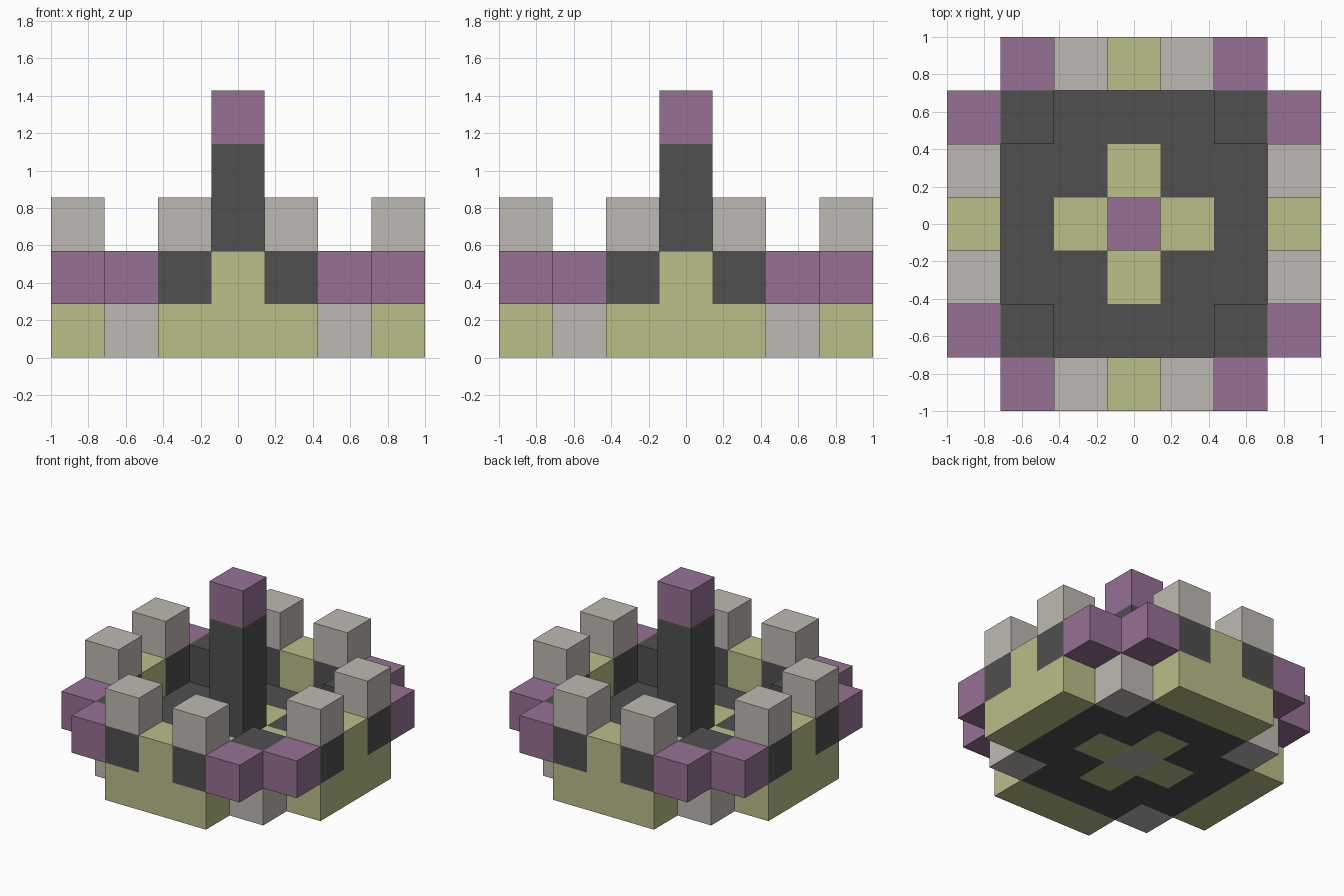
import bpy
import bmesh
from mathutils import Vector

UNIT = 2 / 7  # edge of one block

cube = bpy.data.objects.get("Cube")
if cube:
    bpy.data.objects.remove(cube, do_unlink=True)


def make_material(name, color):
    mat = bpy.data.materials.new(name)
    mat.use_nodes = True
    mat.diffuse_color = (*color, 1)
    bsdf = mat.node_tree.nodes["Principled BSDF"]
    bsdf.inputs["Base Color"].default_value = (*color, 1)
    return mat


olive = make_material("olive", (0.496, 0.509, 0.25))
purple = make_material("purple", (0.305, 0.165, 0.296))
grey = make_material("warm grey", (0.515, 0.485, 0.445))
dark = make_material("charcoal", (0.08, 0.08, 0.08))

AXES = [Vector(v) for v in ((1, 0, 0), (0, 1, 0), (0, 0, 1))]


def block_part(name, cells, mat):
    """One mesh from grid blocks, leaving out the faces between its own blocks."""
    cells = set(cells)
    bm = bmesh.new()
    for cell in cells:
        centre = Vector(cell) + AXES[2] / 2
        for k in range(3):
            for sign in (1, -1):
                n = AXES[k] * sign
                if tuple(int(c) for c in Vector(cell) + n) in cells:
                    continue
                u, v = AXES[(k + 1) % 3] / 2, AXES[(k + 2) % 3] / 2 * sign
                mid = centre + n / 2
                corners = (mid - u - v, mid + u - v, mid + u + v, mid - u + v)
                bm.faces.new([bm.verts.new(c * UNIT) for c in corners])
    bmesh.ops.remove_doubles(bm, verts=bm.verts, dist=0.001)
    mesh = bpy.data.meshes.new(name)
    bm.to_mesh(mesh)
    bm.free()
    mesh.materials.append(mat)
    obj = bpy.data.objects.new(name, mesh)
    bpy.context.collection.objects.link(obj)


def turned(cells, quarter):
    """Rotate grid cells about the centre by quarter turns."""
    for _ in range(quarter):
        cells = [(-y, x, z) for x, y, z in cells]
    return cells


# Floor: charcoal ring, olive cross arms, grey centre stone
span = range(-2, 3)
block_part("floor", [(x, y, 0) for x in span for y in span
                     if abs(x) + abs(y) in (2, 3)
                     and not (abs(x) == 2 and abs(y) == 2)
                     or (abs(x) + abs(y) == 2)], dark)
block_part("centre_stone", [(0, 0, 0)], grey)

# Central tower
block_part("tower_shaft", [(0, 0, z) for z in (1, 2, 3)], dark)
block_part("tower_top", [(0, 0, 4)], purple)

# Four walls with their battlements
for q, side in enumerate(("front", "left", "back", "right")):
    block_part(side + "_floor_arm", turned([(0, -1, 0)], q), olive)
    wall = [(-1, -3, 0), (0, -3, 0), (1, -3, 0), (0, -3, 1)]
    block_part(side + "_wall", turned(wall, q), olive)
    for x, end in ((-1, "a"), (1, "b")):
        block_part(f"{side}_post_{end}", turned([(x, -3, 1)], q), dark)
        block_part(f"{side}_battlement_{end}", turned([(x, -3, 2)], q), grey)
        block_part(f"{side}_bracket_{end}", turned([(2 * x, -3, 1)], q), purple)

# Four corners
for q, corner in enumerate(("front_left", "back_left", "back_right", "front_right")):
    block_part(corner + "_corner_base", turned([(2, -2, 0)], q), grey)
    block_part(corner + "_corner_cap", turned([(2, -2, 1)], q), dark)
